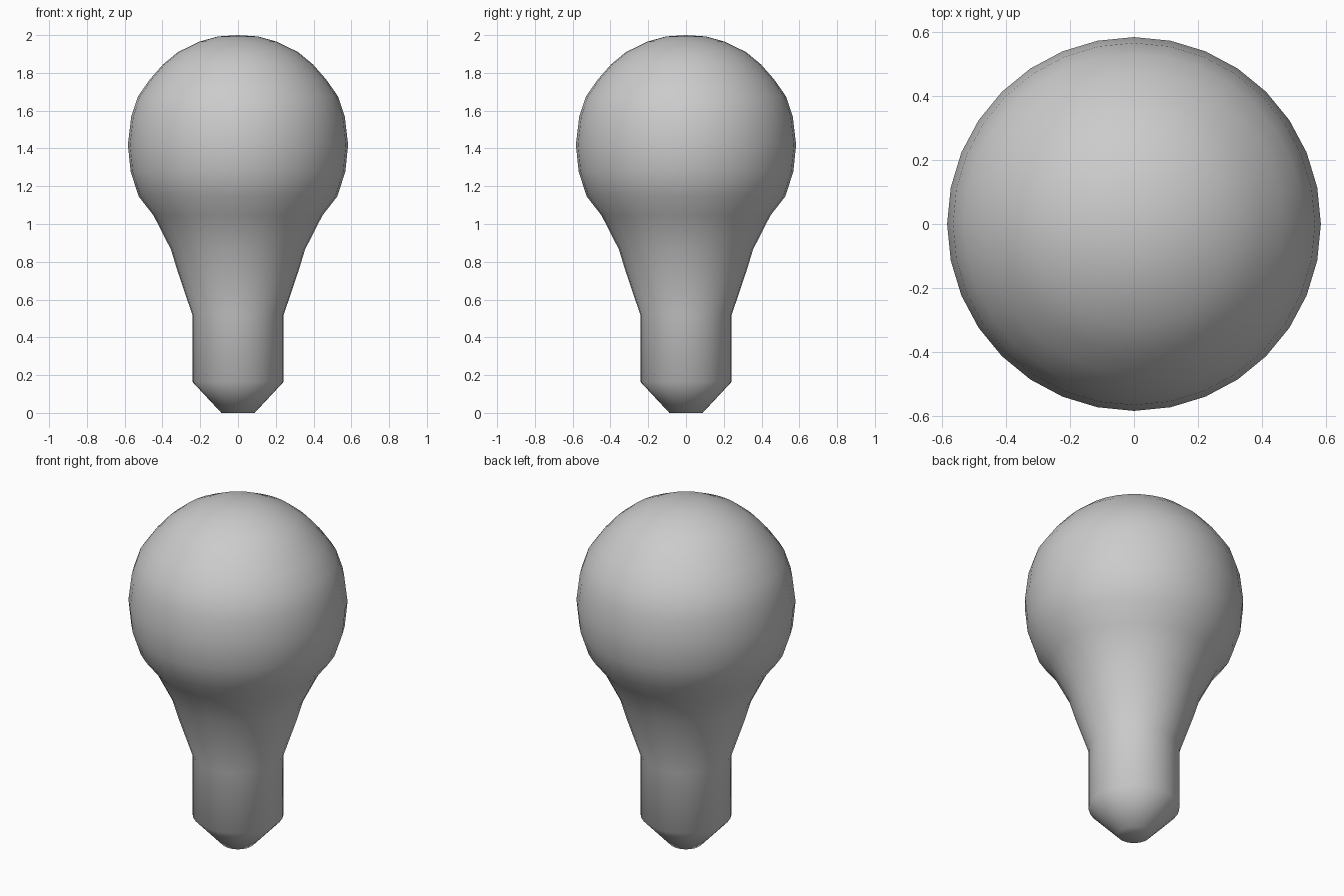
import bpy, bmesh, math

if "Cube" in bpy.data.objects:
    bpy.data.objects.remove(bpy.data.objects["Cube"])

# Half profile of the bulb: (radius, height) from bottom to top
profile = [(0.088, 0), (0.242, 0.165), (0.242, 0.52), (0.32, 0.75), (0.355, 0.865),
           (0.447, 1.045), (0.525, 1.145), (0.568, 1.275), (0.583, 1.42), (0.565, 1.57),
           (0.53, 1.675), (0.467, 1.765), (0.397, 1.845), (0.318, 1.91), (0.206, 1.965),
           (0.105, 1.993)]
SIDES = 32

bm = bmesh.new()
rings = []
for r, z in profile:
    rings.append([bm.verts.new((r * math.cos(2 * math.pi * i / SIDES),
                                r * math.sin(2 * math.pi * i / SIDES), z))
                  for i in range(SIDES)])

# Side walls
for lower, upper in zip(rings, rings[1:]):
    for i in range(SIDES):
        j = (i + 1) % SIDES
        bm.faces.new((lower[i], lower[j], upper[j], upper[i]))

# Flat foot and rounded crown
bm.faces.new(rings[0][::-1])
tip = bm.verts.new((0, 0, 2))
for i in range(SIDES):
    bm.faces.new((rings[-1][i], rings[-1][(i + 1) % SIDES], tip))

for f in bm.faces:
    f.smooth = True
mesh = bpy.data.meshes.new("bulb")
bm.to_mesh(mesh)
bm.free()
bulb = bpy.data.objects.new("bulb", mesh)
bpy.context.collection.objects.link(bulb)
